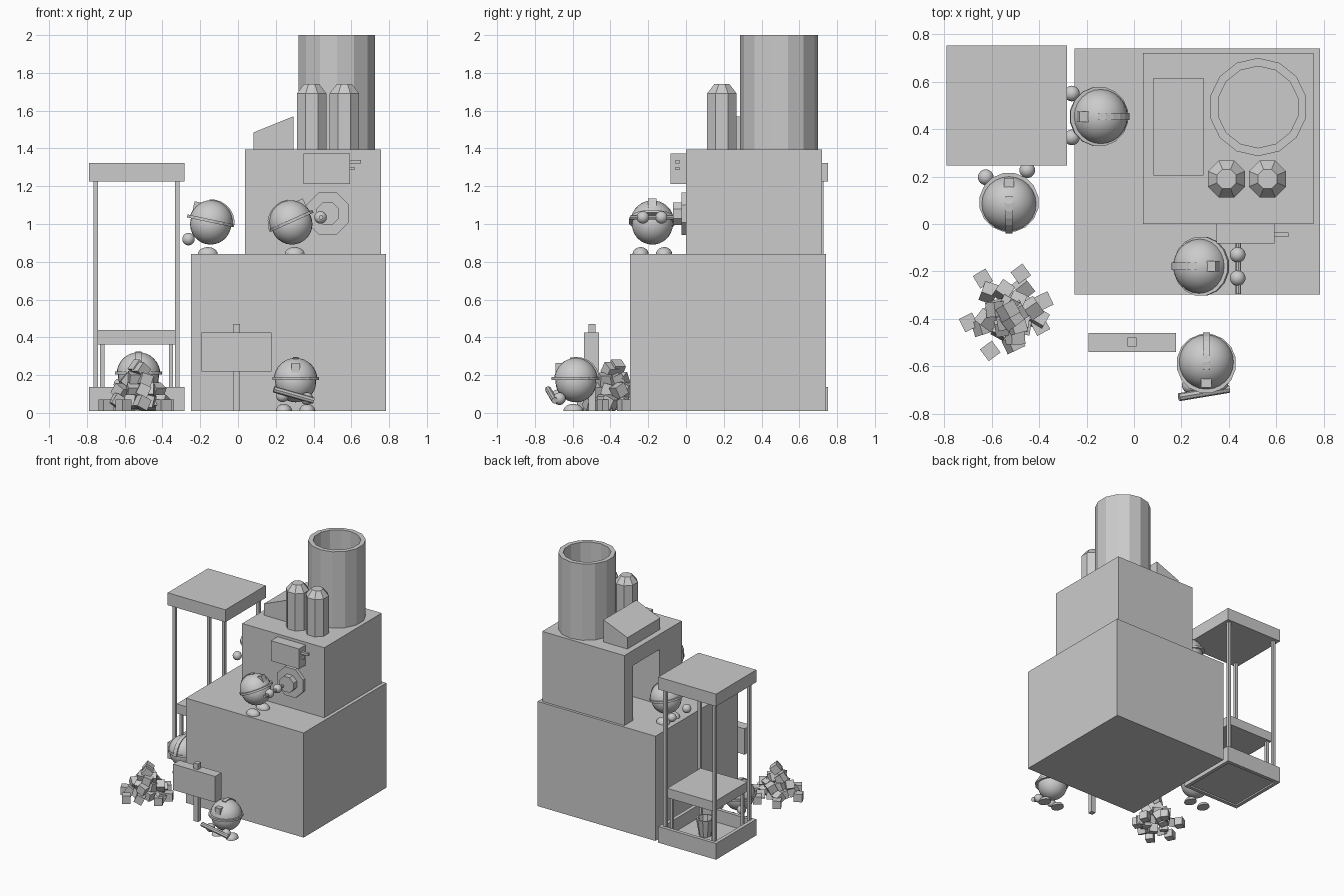
import bpy, bmesh, math, random
from mathutils import Matrix, Vector

if "Cube" in bpy.data.objects:
    bpy.data.objects.remove(bpy.data.objects["Cube"])

grey = bpy.data.materials.new("plain grey")
grey.use_nodes = True
grey.diffuse_color = (0.6, 0.6, 0.6, 1)
grey.node_tree.nodes["Principled BSDF"].inputs["Base Color"].default_value = (0.6, 0.6, 0.6, 1)


def finish(name, bm, matrix=Matrix(), smooth=False):
    bmesh.ops.recalc_face_normals(bm, faces=bm.faces)
    mesh = bpy.data.meshes.new(name)
    for f in bm.faces:
        f.smooth = smooth
    bm.to_mesh(mesh)
    bm.free()
    if smooth:
        mesh.set_sharp_from_angle(angle=math.radians(35))
    mesh.materials.append(grey)
    ob = bpy.data.objects.new(name, mesh)
    ob.matrix_world = matrix
    bpy.context.collection.objects.link(ob)
    return ob


def box_mesh(x, y, z):
    bm = bmesh.new()
    size = [b - a for a, b in (x, y, z)]
    mid = [(a + b) / 2 for a, b in (x, y, z)]
    bmesh.ops.create_cube(bm, size=1, matrix=Matrix.Translation(mid) @ Matrix.Diagonal((*size, 1)))
    return bm


def box(name, x, y, z, matrix=Matrix()):
    return finish(name, box_mesh(x, y, z), matrix)


def lathe(name, profile, sides, matrix=Matrix(), turn=0, smooth=False):
    """Turn (radius, height) points about z and cap both ends."""
    bm = bmesh.new()
    angles = [math.tau * (i + turn) / sides for i in range(sides)]
    rings = [[bm.verts.new((r * math.cos(a), r * math.sin(a), z)) for a in angles] for r, z in profile]
    for lo, hi in zip(rings, rings[1:]):
        for i in range(sides):
            j = (i + 1) % sides
            bm.faces.new((lo[i], lo[j], hi[j], hi[i]))
    bm.faces.new(rings[0][::-1])
    bm.faces.new(rings[-1])
    return finish(name, bm, matrix, smooth)


def prism(name, points, start, end, matrix=Matrix()):
    """Extrude a (u, v) outline along x: u becomes y and v becomes z."""
    bm = bmesh.new()
    face = bm.faces.new([bm.verts.new((start, u, v)) for u, v in points])
    new = bmesh.ops.extrude_face_region(bm, geom=[face])["geom"]
    bmesh.ops.translate(bm, vec=(end - start, 0, 0), verts=[g for g in new if isinstance(g, bmesh.types.BMVert)])
    return finish(name, bm, matrix)


def ball(name, r, matrix):
    bm = bmesh.new()
    bmesh.ops.create_uvsphere(bm, u_segments=24, v_segments=14, radius=r)
    return finish(name, bm, matrix, True)


def dome(name, r, matrix):
    steps = [math.pi / 2 * i / 8 for i in range(8)] + [1.55]
    return lathe(name, [(r * math.cos(a), r * math.sin(a)) for a in steps], 24, matrix, 0, True)


def rod(name, a, b, r):
    a, b = Vector(a), Vector(b)
    turn = (b - a).to_track_quat("Z", "Y").to_matrix().to_4x4()
    return lathe(name, [(r, 0), (r, (b - a).length)], 8, Matrix.Translation(a) @ turn)


T = Matrix.Translation

# Machine body with a doorway in its side
box("lower_block", (-0.25, 0.784), (-0.297, 0.74), (0.01, 0.84))
upper = box("upper_block", (0.037, 0.757), (0, 0.72), (0.84, 1.395))
cutter = box("doorway_cutter", (-0.1, 0.6), (0.28, 0.61), (0.8, 1.275))
cutter.hide_render = True
cut = upper.modifiers.new("doorway", "BOOLEAN")
cut.object = cutter
cut.solver = "EXACT"
bpy.context.view_layer.objects.active = upper
bpy.ops.object.modifier_apply(modifier="doorway")
bpy.data.objects.remove(cutter)

# Chimney, tanks and sloped vent on the roof
lathe("chimney", [(0.207, 1.39), (0.207, 2), (0.172, 2), (0.172, 1.4)], 14, T((0.523, 0.493, 0)), 0.5)
for x in (0.39, 0.563):
    lathe("tank", [(0.085, 1.39), (0.085, 1.69), (0.044, 1.74)], 8, T((x, 0.19, 0)), 0.5)
vent_turn = Matrix.Rotation(math.radians(-90), 4, "Z")
prism("sloped_vent", [(0.083, 1.39), (0.293, 1.39), (0.293, 1.57), (0.083, 1.485)], -0.615, -0.205, vent_turn)

# Control box with switches, and the valve on the front
box("control_box", (0.347, 0.593), (-0.083, 0), (1.213, 1.373))
box("switch_long", (0.593, 0.652), (-0.055, -0.035), (1.32, 1.34))
box("switch_short", (0.593, 0.618), (-0.055, -0.035), (1.285, 1.303))
face_front = T((0.475, 0, 1.055)) @ Matrix.Rotation(math.radians(90), 4, "X")
lathe("valve_plate", [(0.122, 0), (0.122, 0.025)], 8, face_front, 0.5)
lathe("valve_hub", [(0.065, 0.02), (0.065, 0.07)], 8, face_front, 0.5)

# Lift: tray, roof, platform and posts
bm = box_mesh((-0.79, -0.283), (0.247, 0.752), (0.01, 0.138))
for sign, depth in ((1, 0.1), (-1, 0.012)):
    face = [f for f in bm.faces if f.normal.z * sign > 0.9][0]
    bmesh.ops.inset_region(bm, faces=[face], thickness=0.04)
    inner = bmesh.ops.extrude_face_region(bm, geom=[face])["geom"]
    bmesh.ops.translate(bm, vec=(0, 0, -sign * depth), verts=[g for g in inner if isinstance(g, bmesh.types.BMVert)])
    if face.is_valid:
        bmesh.ops.delete(bm, geom=[face], context="FACES_ONLY")
    bm.normal_update()
finish("lift_tray", bm)
box("lift_roof", (-0.79, -0.283), (0.247, 0.752), (1.225, 1.323))
box("lift_platform", (-0.742, -0.332), (0.29, 0.71), (0.363, 0.438))
for sx in (-1, 1):
    for sy in (-1, 1):
        for name, off, half, z in (("lift_post", 0.216, 0.012, (0.13, 1.23)), ("platform_leg", 0.182, 0.011, (0.03, 0.365))):
            x, y = -0.537 + sx * off, 0.5 + sy * off
            box(name, (x - half, x + half), (y - half, y + half), z)
lathe("bucket", [(0.045, 0.035), (0.068, 0.175), (0.056, 0.175), (0.038, 0.05)], 10, T((-0.52, 0.5, 0)))

# Signboard
box("sign_board", (-0.192, 0.177), (-0.54, -0.46), (0.22, 0.425))
box("sign_post", (-0.027, 0.011), (-0.517, -0.479), (0.01, 0.47))


def worker(x, y, ground, height, yaw, tilt, hands):
    """A round worker whose own front is -y."""
    turn = Matrix.Rotation(math.radians(yaw), 4, "Z")
    head = T((x, y, ground + height)) @ turn @ Matrix.Rotation(math.radians(-tilt), 4, "X")
    ball("worker_body", 0.109, head)
    dome("helmet", 0.116, head @ T((0, 0, 0.01)))
    lathe("helmet_brim", [(0.126, 0.008), (0.126, 0.024)], 16, head @ T((0, -0.006, 0)), 0.5)
    arc = [math.radians(a) for a in range(0, 106, 15)]
    ridge = [(0, 0.01)] + [(0.125 * math.cos(a), 0.01 + 0.121 * math.sin(a)) for a in arc]
    prism("helmet_ridge", ridge, -0.015, 0.015, head)
    box("helmet_lamp", (-0.022, 0.022), (-0.108, -0.07), (0.05, 0.1), head)
    for side in (-1, 1):
        foot = T((x, y, ground)) @ turn @ T((side * 0.062, -0.015, 0))
        dome("foot", 0.05, foot @ Matrix.Diagonal((0.85, 1.05, 0.75, 1)))
    for hand in hands:
        ball("hand", 0.033, T(hand))


worker(0.305, -0.582, 0.01, 0.155, 0, 0, [(0.235, -0.68, 0.09), (0.365, -0.67, 0.075)])
worker(-0.527, 0.085, 0.01, 0.185, 180, 0, [(-0.625, 0.197, 0.15), (-0.45, 0.227, 0.15)])
worker(-0.145, 0.453, 0.84, 0.16, -90, 12, [(-0.262, 0.55, 0.92), (-0.262, 0.365, 0.92)])
worker(0.285, -0.178, 0.84, 0.16, 90, 24, [(0.437, -0.13, 1.035), (0.437, -0.228, 1.035)])

# Tools in the workers' hands
rod("hand_tool", (0.19, -0.73, 0.125), (0.4, -0.695, 0.065), 0.017)
rod("valve_bar", (0.44, -0.295, 1.035), (0.44, 0, 1.035), 0.012)

# Heap of ore cubes: loose ones on the ground, tumbled ones piled up
random.seed(4)
h = 0.031
loose = [(-0.637, -0.23), (-0.697, -0.415), (-0.606, -0.535), (-0.395, -0.43), (-0.38, -0.325), (-0.477, -0.21)]
for x, y in loose:
    spin = Matrix.Rotation(random.uniform(0.4, 1.0), 4, "Z")
    box("loose_cube", (-h, h), (-h, h), (0.01, 0.01 + 2 * h), T((x, y, 0)) @ spin)
for count, spread, z in ((10, 0.125, 0.05), (8, 0.1, 0.115), (5, 0.06, 0.17), (2, 0.025, 0.225)):
    for i in range(count):
        a = math.tau * i / count + z * 9
        r = spread * (1 if i % 2 else 0.6)
        spin = Matrix.Rotation(random.uniform(0, 3), 4, "Z") @ Matrix.Rotation(random.uniform(0.2, 0.7), 4, "X")
        place = T((-0.525 + r * math.cos(a), -0.38 + r * math.sin(a), z + random.uniform(0, 0.015)))
        box("ore_cube", (-h, h), (-h, h), (-h, h), place @ spin)
